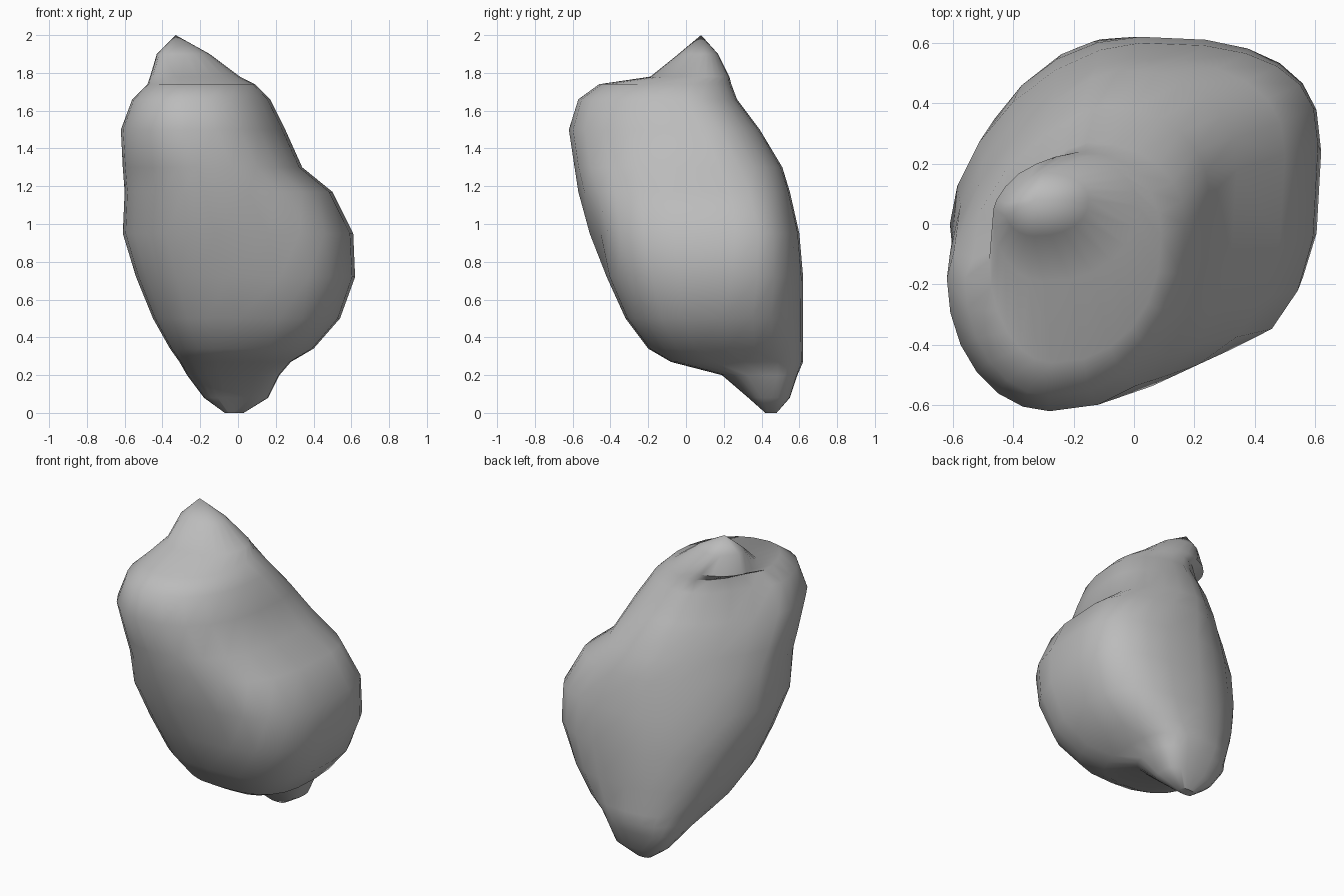
import bpy
import bmesh
from math import cos, sin, pi
from mathutils import Vector

old = bpy.data.objects.get("Cube")
if old:
    bpy.data.objects.remove(old, do_unlink=True)

# Stone colour
stone = bpy.data.materials.new("grey stone")
stone.use_nodes = True
grey = (0.5, 0.5, 0.5, 1)
stone.diffuse_color = grey
bsdf = stone.node_tree.nodes["Principled BSDF"]
bsdf.inputs["Base Color"].default_value = grey
bsdf.inputs["Roughness"].default_value = 0.9

# Cross-sections in hundredths: height, then left, front, right and back extremes
SECTIONS = [
    (0, -7, 44, -2, 42, 3, 45, -2, 48),
    (8, -18, 45, 0, 33, 16, 45, 0, 55),
    (20, -27, 42, 0, 19, 22, 42, 0, 59),
    (27, -31, 30, 0, -8, 28, 30, 0, 62),
    (34, -36, 22, 0, -20, 40, 22, 0, 62),
    (50, -45, 14, 0, -32, 54, 20, 0, 62),
    (72, -54, 8, -5, -42, 62, 24, 2, 62),
    (95, -61, 0, -12, -51, 61, 26, 2, 60),
    (117, -60, -4, -18, -57, 50, 23, -2, 55),
    (130, -61, -10, -22, -59, 34, 18, -5, 51),
    (150, -62, -18, -28, -62, 25, 9, -10, 39),
    (166, -56, -18, -28, -57, 17, 0, -15, 27),
    (174, -48, -12, -27, -46, 9, -4, -18, 24),
    (178, -48, 6, -30, -19, 1, 6, -22, 23),
    (190, -43, 5, -33, -4, -15, 8, -30, 17),
]
STEPS = 6  # segments in each quarter of a section


def blend(z, low, high, start, end):
    """Value easing from low to high between two heights."""
    t = min(max((z - start) / (end - start), 0), 1)
    return low + (high - low) * t


def quarter(side, end, power):
    """Rounded corner running from a side extreme (x) to a front or back extreme (y)."""
    for i in range(STEPS):
        a = i / STEPS * pi / 2
        c, s = cos(a) ** power, sin(a) ** power
        yield (end[0] + (side[0] - end[0]) * c, side[1] + (end[1] - side[1]) * s)


def outline(section):
    """Closed outline with corners full near the base and chamfered higher up."""
    z, *v = section
    left, front, right, back = (Vector(v[i:i + 2]) for i in range(0, 8, 2))
    front_right = blend(z, 0.66, 0.92, 90, 160)
    front_left = blend(z, 0.75, 1.0, 50, 120)
    back_left = blend(z, 0.7, 1.35, 15, 130)
    back_right = blend(z, 0.75, 0.95, 100, 150)
    points = list(quarter(right, back, back_right))
    points += [back] + list(quarter(left, back, back_left))[:0:-1]
    points += list(quarter(left, front, front_left))
    points += [front] + list(quarter(right, front, front_right))[:0:-1]
    return [Vector((p[0], p[1], z)) / 100 for p in points]


# Rock body lofted through the sections, closed with a peak
bm = bmesh.new()
rings = [[bm.verts.new(p) for p in outline(s)] for s in SECTIONS]
count = len(rings[0])
for low, high in zip(rings, rings[1:]):
    for i in range(count):
        j = (i + 1) % count
        bm.faces.new((low[i], low[j], high[j], high[i]))
bm.faces.new(rings[0][::-1])
peak = bm.verts.new((-0.33, 0.08, 2))
for i in range(count):
    bm.faces.new((rings[-1][i], rings[-1][(i + 1) % count], peak))

# Hollows: under the peak's rear left, and the valley between the two lobes
HOLLOWS = [
    ((-0.5, 0.05, 1.64), 0.2, (0.05, -0.03, 0)),
    ((0.2, -0.48, 1.0), 0.3, (-0.02, 0.05, 0)),
]
for centre, radius, push in HOLLOWS:
    for v in bm.verts:
        fall = 1 - (v.co - Vector(centre)).length / radius
        if fall > 0:
            v.co += Vector(push) * fall

bmesh.ops.recalc_face_normals(bm, faces=bm.faces)
mesh = bpy.data.meshes.new("rock_body")
bm.to_mesh(mesh)
bm.free()
rock = bpy.data.objects.new("rock_body", mesh)
bpy.context.collection.objects.link(rock)
mesh.materials.append(stone)

# Smooth stone surface with sharp creases kept
bpy.ops.object.select_all(action="DESELECT")
rock.select_set(True)
bpy.context.view_layer.objects.active = rock
bpy.ops.object.shade_smooth_by_angle(angle=0.7)
